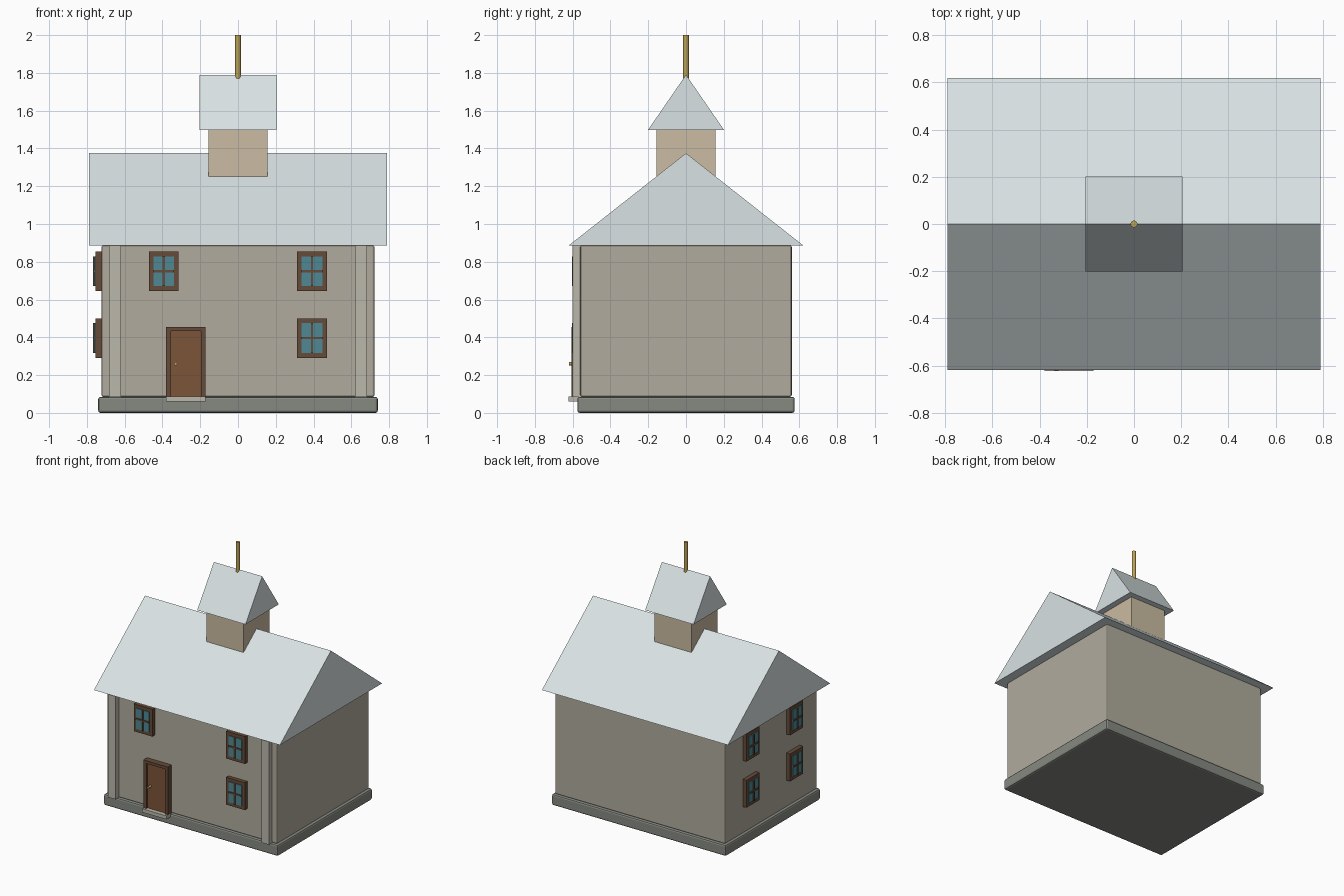
import bpy, bmesh
from mathutils import Matrix

if "Cube" in bpy.data.objects:
    bpy.data.objects.remove(bpy.data.objects["Cube"])

def mat(name, r, g, b):
    m = bpy.data.materials.new(name)
    m.diffuse_color = (r, g, b, 1)
    m.use_nodes = True
    m.node_tree.nodes["Principled BSDF"].inputs["Base Color"].default_value = m.diffuse_color
    return m

STONE = mat("stone", .24, .25, .22)
WALL = mat("plaster", .44, .41, .34)
TRIM = mat("trim", .50, .48, .41)
ROOF = mat("roof", .69, .76, .77)
TAN = mat("tan", .60, .50, .36)
FRAME = mat("frame_wood", .13, .07, .04)
DOOR = mat("door_wood", .20, .09, .04)
GLASS = mat("glass", .08, .25, .30)
GOLD = mat("gold", .50, .36, .10)

def finish(name, bm, m):
    bmesh.ops.recalc_face_normals(bm, faces=bm.faces)
    me = bpy.data.meshes.new(name)
    bm.to_mesh(me)
    bm.free()
    me.materials.append(m)
    ob = bpy.data.objects.new(name, me)
    bpy.context.collection.objects.link(ob)
    return ob

def box(name, x, y, z, m, bevel=0):
    """Box spanning the (min, max) ranges x, y, z."""
    bm = bmesh.new()
    c = [(a + b) / 2 for a, b in (x, y, z)]
    s = [b - a for a, b in (x, y, z)]
    bmesh.ops.create_cube(bm, size=1, matrix=Matrix.Translation(c) @ Matrix.Diagonal((*s, 1)))
    ob = finish(name, bm, m)
    if bevel:
        mod = ob.modifiers.new("bevel", 'BEVEL')
        mod.width, mod.segments = bevel, 2
    return ob

def gable(name, hx, hy, z0, z1):
    """Triangular prism with its ridge along x."""
    bm = bmesh.new()
    f = bm.faces.new([bm.verts.new((-hx, y, z)) for y, z in ((-hy, z0), (hy, z0), (0, z1))])
    ext = bmesh.ops.extrude_face_region(bm, geom=[f], use_keep_orig=True)
    vs = [v for v in ext["geom"] if isinstance(v, bmesh.types.BMVert)]
    bmesh.ops.translate(bm, verts=vs, vec=(2 * hx, 0, 0))
    return finish(name, bm, ROOF)

def round_part(name, loc, r, depth, m, sides=12, rot=None):
    bm = bmesh.new()
    mx = Matrix.Translation(loc)
    if rot:
        mx = mx @ Matrix.Rotation(rot, 4, 'X')
    bmesh.ops.create_cone(bm, cap_ends=True, segments=sides, radius1=r, radius2=r, depth=depth, matrix=mx)
    for f in bm.faces:
        f.smooth = len(f.verts) == 4
    return finish(name, bm, m)

def window(tag, u, z, wall, side=False):
    """Framed 2 x 2 window; u runs along the wall, depth points outward."""
    def part(name, du, dz, d0, d1, m):
        along, deep = (u + du[0], u + du[1]), (-wall - d1, -wall - d0)
        x, y = (deep, along) if side else (along, deep)
        box(name + tag, x, y, (z + dz[0], z + dz[1]), m)
    w, h, iw, ih = .079, .105, .055, .079
    for s, n in ((-1, "_a"), (1, "_b")):
        part("window_jamb" + n, sorted((s * iw, s * w)), (-h, h), -.01, .03, FRAME)
        part("window_rail" + n, (-iw, iw), sorted((s * ih, s * h)), -.01, .03, FRAME)
    part("window_glass", (-iw, iw), (-ih, ih), -.01, .036, GLASS)
    part("window_mullion", (-.006, .006), (-ih, ih), 0, .043, FRAME)
    part("window_crossbar", (-iw, iw), (-.006, .006), 0, .043, FRAME)

# Main body
box("foundation", (-.74, .74), (-.575, .575), (0, .085), STONE, .012)
box("walls", (-.723, .723), (-.56, .56), (.085, .887), WALL, .01)
for s, n in ((-1, "left"), (1, "right")):
    box("pilaster_" + n, sorted((s * .62, s * .683)), (-.6, -.55), (.085, .887), TRIM)
gable("main_roof", .79, .62, .887, 1.375)

# Cupola
box("cupola", (-.157, .157), (-.157, .157), (1.2, 1.5), TAN)
gable("cupola_roof", .205, .202, 1.497, 1.79)
round_part("finial", (0, 0, 1.885), .015, .23, GOLD)

# Front and left windows
for i, (x, z) in enumerate(((-.393, .75), (.392, .75), (.392, .396))):
    window(f"_front_{i}", x, z, .56)
for i, (y, z) in enumerate((y, z) for y in (-.265, .265) for z in (.396, .75)):
    window(f"_side_{i}", y, z, .725, True)

# Door
box("door_panel", (-.355, -.197), (-.59, -.55), (.085, .433), DOOR)
box("door_jamb_left", (-.38, -.355), (-.605, -.55), (.085, .455), FRAME)
box("door_jamb_right", (-.197, -.172), (-.605, -.55), (.085, .455), FRAME)
box("door_head", (-.355, -.197), (-.605, -.55), (.433, .455), FRAME)
box("door_step", (-.38, -.172), (-.623, -.55), (.06, .087), TRIM)
round_part("door_knob", (-.33, -.603, .26), .009, .035, GOLD, 12, 1.5708)
